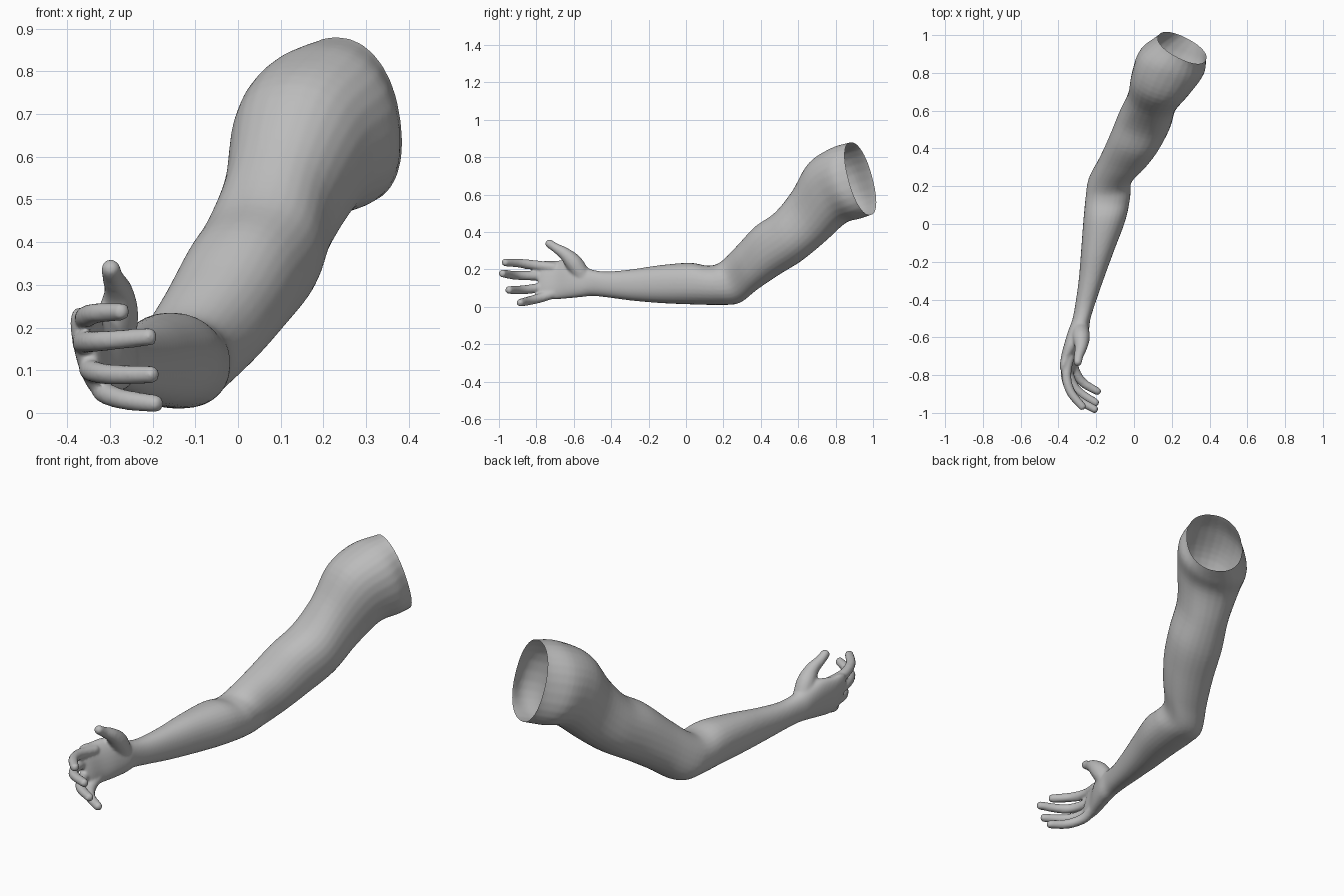
import bpy, bmesh, math
from mathutils import Vector

cube = bpy.data.objects.get("Cube")
if cube:
    bpy.data.objects.remove(cube, do_unlink=True)

skin = bpy.data.materials.new("plain_grey")
skin.use_nodes = True
skin.diffuse_color = (0.5, 0.5, 0.5, 1)
skin.node_tree.nodes["Principled BSDF"].inputs["Base Color"].default_value = skin.diffuse_color


def ring(lx, ly, rx, ry, ty, tz, by, bz, lean=0.0):
    """Cross-section from outer/inner points (x, y) and top/bottom points (y, z)."""
    v = Vector((rx - lx, ry - ly, 0)) / 2
    u = Vector((0, ty - by, tz - bz)) / 2
    u.x = -u.y * v.y / v.x - lean
    centre = Vector(((lx + rx) / 2, (ly + ry + ty + by) / 4, (tz + bz) / 2))
    return centre, v, u


def flat(y, lx, rx, tz, bz, lean=0.0):
    """Upright cross-section at one y."""
    return ring(lx, y, rx, y, y, tz, y, bz, lean)


def spline(a, b, c, d, t):
    return (b * 2 + (c - a) * t + (a * 2 - b * 5 + c * 4 - d) * t * t
            + (b * 3 - a - c * 3 + d) * t ** 3) / 2


def loft(bm, rings, steps=5, sides=28, power=0.9):
    """Closed skin through smoothly interpolated cross-sections."""
    full = []
    last = len(rings) - 1
    for i in range(last):
        four = [rings[max(0, min(last, i + k))] for k in (-1, 0, 1, 2)]
        full += [[spline(*p, s / steps) for p in zip(*four)] for s in range(steps)]
    full.append(rings[-1])
    loops = []
    for centre, v, u in full:
        loop = []
        for k in range(sides):
            a = 2 * math.pi * k / sides
            c, s = math.cos(a), math.sin(a)
            loop.append(bm.verts.new(centre + v * math.copysign(abs(c) ** power, c)
                                     + u * math.copysign(abs(s) ** power, s)))
        loops.append(loop)
    for a, b in zip(loops, loops[1:]):
        for k in range(sides):
            n = (k + 1) % sides
            bm.faces.new((a[k], a[n], b[n], b[k]))
    bm.faces.new(loops[0][::-1])
    bm.faces.new(loops[-1])


def finger(bm, points, radii):
    """Round tapering digit with a domed tip."""
    pts = [Vector(p) for p in points]
    tip = (pts[-1] - pts[-2]).normalized()
    r = radii[-1]
    radii = list(radii) + [r * 0.8, r * 0.35]
    pts += [pts[-1] + tip * r * 0.6, pts[-1] + tip * r * 0.95]
    rings = []
    for i, p in enumerate(pts):
        d = (pts[min(i + 1, len(pts) - 1)] - pts[max(i - 1, 0)]).normalized()
        side = d.cross(Vector((0, 0, 1))).normalized()
        rings.append((p, side * radii[i], side.cross(d) * radii[i]))
    loft(bm, rings, sides=14, power=1)


# Shoulder, upper arm, elbow, forearm and palm
sections = [
    ring(0.13, 1.0, 0.38, 0.87, 0.88, 0.88, 0.98, 0.49),
    ring(0.03, 0.92, 0.37, 0.80, 0.78, 0.85, 0.92, 0.47),
    ring(-0.01, 0.80, 0.30, 0.70, 0.67, 0.77, 0.85, 0.445),
    ring(-0.03, 0.69, 0.225, 0.61, 0.58, 0.62, 0.74, 0.345),
    ring(-0.08, 0.58, 0.19, 0.50, 0.49, 0.505, 0.62, 0.245),
    ring(-0.13, 0.46, 0.13, 0.39, 0.38, 0.43, 0.49, 0.165),
    ring(-0.185, 0.34, 0.065, 0.31, 0.28, 0.33, 0.38, 0.09),
    ring(-0.24, 0.23, -0.01, 0.23, 0.19, 0.24, 0.29, 0.02),
    ring(-0.255, 0.15, -0.02, 0.14, 0.12, 0.22, 0.18, 0.01),
    flat(0.02, -0.268, -0.045, 0.235, 0.013),
    flat(-0.14, -0.28, -0.105, 0.222, 0.02),
    flat(-0.29, -0.292, -0.16, 0.2, 0.033),
    flat(-0.42, -0.31, -0.205, 0.188, 0.05),
    flat(-0.5, -0.325, -0.23, 0.198, 0.058),
    flat(-0.56, -0.345, -0.24, 0.225, 0.052, 0.01),
    flat(-0.63, -0.365, -0.265, 0.25, 0.045, 0.015),
    flat(-0.7, -0.38, -0.3, 0.245, 0.04, 0.02),
    flat(-0.76, -0.382, -0.32, 0.245, 0.042, 0.025),
    flat(-0.79, -0.37, -0.335, 0.22, 0.065, 0.02),
]
centre, v, u = sections[0]
axis = u.cross(v).normalized()
if axis.y < 0:
    axis.negate()

bm = bmesh.new()
loft(bm, [(centre + axis * 0.06, v, u)] + sections)

# Four fingers and the thumb
slim = (0.026, 0.026, 0.024, 0.021)
finger(bm, [(-0.34, -0.70, 0.21), (-0.358, -0.80, 0.222), (-0.335, -0.89, 0.233), (-0.275, -0.965, 0.237)], slim)
finger(bm, [(-0.35, -0.70, 0.16), (-0.362, -0.80, 0.165), (-0.32, -0.91, 0.168), (-0.21, -0.98, 0.178)], slim)
finger(bm, [(-0.34, -0.70, 0.11), (-0.345, -0.79, 0.10), (-0.30, -0.88, 0.09), (-0.205, -0.945, 0.09)], slim)
finger(bm, [(-0.32, -0.70, 0.075), (-0.315, -0.77, 0.05), (-0.27, -0.84, 0.032), (-0.195, -0.885, 0.022)], slim)
finger(bm, [(-0.285, -0.55, 0.16), (-0.28, -0.60, 0.235), (-0.28, -0.65, 0.285),
            (-0.293, -0.70, 0.317), (-0.298, -0.73, 0.337)], (0.045, 0.047, 0.034, 0.025, 0.023))
bmesh.ops.recalc_face_normals(bm, faces=bm.faces)

mesh = bpy.data.meshes.new("arm")
bm.to_mesh(mesh)
bm.free()
arm = bpy.data.objects.new("arm", mesh)
bpy.context.collection.objects.link(arm)

# Fuse the digits into the palm as one smooth skin
fuse = arm.modifiers.new("fuse", "REMESH")
fuse.mode = "VOXEL"
fuse.voxel_size = 0.007
soften = arm.modifiers.new("soften", "SMOOTH")
soften.factor = 0.5
soften.iterations = 6
skinned = bpy.data.meshes.new_from_object(arm.evaluated_get(bpy.context.evaluated_depsgraph_get()))
arm.modifiers.clear()

# Slice the shoulder open
bm = bmesh.new()
bm.from_mesh(skinned)
bmesh.ops.bisect_plane(bm, geom=bm.verts[:] + bm.edges[:] + bm.faces[:],
                       plane_co=centre, plane_no=axis, clear_outer=True)
bm.to_mesh(skinned)
bm.free()
arm.data = skinned
skinned.materials.clear()
skinned.materials.append(skin)
for poly in skinned.polygons:
    poly.use_smooth = True
    poly.material_index = 0
